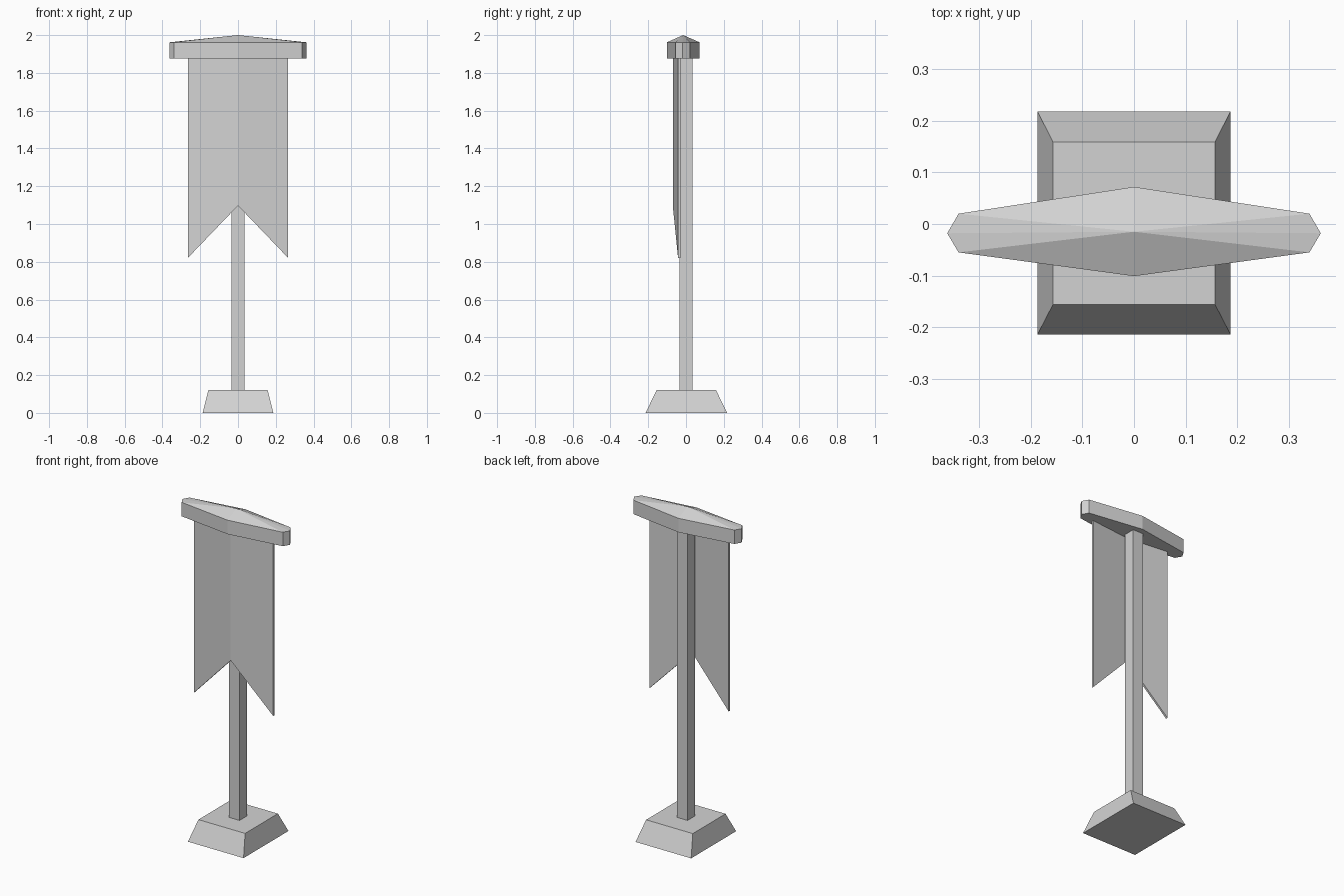
import bpy

cube = bpy.data.objects.get("Cube")
if cube:
    bpy.data.objects.remove(cube, do_unlink=True)

# One plain stone grey for every part
grey = bpy.data.materials.new("light_grey")
grey.use_nodes = True
grey.diffuse_color = (0.65, 0.65, 0.65, 1)
grey.node_tree.nodes["Principled BSDF"].inputs["Base Color"].default_value = grey.diffuse_color


def build(name, verts, faces):
    mesh = bpy.data.meshes.new(name)
    mesh.from_pydata(verts, [], faces)
    mesh.materials.append(grey)
    mesh.update()
    obj = bpy.data.objects.new(name, mesh)
    bpy.context.collection.objects.link(obj)
    return obj


def loft(name, lower, upper, apex=None):
    """Join two matching rings; close the top flat or with a fan to an apex."""
    n = len(lower)
    faces = [tuple(reversed(range(n)))]
    faces += [(i, (i + 1) % n, n + (i + 1) % n, n + i) for i in range(n)]
    verts = lower + upper
    if apex:
        verts = verts + [apex]
        faces += [(n + i, n + (i + 1) % n, 2 * n) for i in range(n)]
    else:
        faces.append(tuple(range(n, 2 * n)))
    return build(name, verts, faces)


def rectangle(half_x, y0, y1, z):
    return [(-half_x, y0, z), (half_x, y0, z), (half_x, y1, z), (-half_x, y1, z)]


# Tapered foot
loft("base", rectangle(0.187, -0.214, 0.218, 0), rectangle(0.157, -0.156, 0.159, 0.12))

# Square post
loft("pole", rectangle(0.035, -0.035, 0.035, 0.11), rectangle(0.035, -0.035, 0.035, 1.89))

# Pointed crossbar with a low ridged roof
plan = [(0, -0.101), (0.34, -0.055), (0.362, -0.018), (0.34, 0.02),
        (0, 0.072), (-0.34, 0.02), (-0.362, -0.018), (-0.34, -0.055)]
loft("crossbar", [(x, y, 1.877) for x, y in plan],
     [(x, y, 1.962) for x, y in plan], (0, -0.015, 2.0))

# Swallow-tailed cloth, folded down the middle: columns of (x, front y, bottom z)
columns = [(-0.266, -0.042, 0.82), (0, -0.07, 1.097), (0.266, -0.042, 0.82)]
thickness = 0.012
verts = []
for x, y, bottom in columns:
    verts += [(x, y, bottom), (x, y, 1.89),
              (x, y + thickness, 1.89), (x, y + thickness, bottom)]
faces = [(0, 1, 2, 3), (11, 10, 9, 8)]
for c in (0, 4):
    for k in range(4):
        m = (k + 1) % 4
        faces.append((c + k, c + 4 + k, c + 4 + m, c + m))
build("banner", verts, faces)
